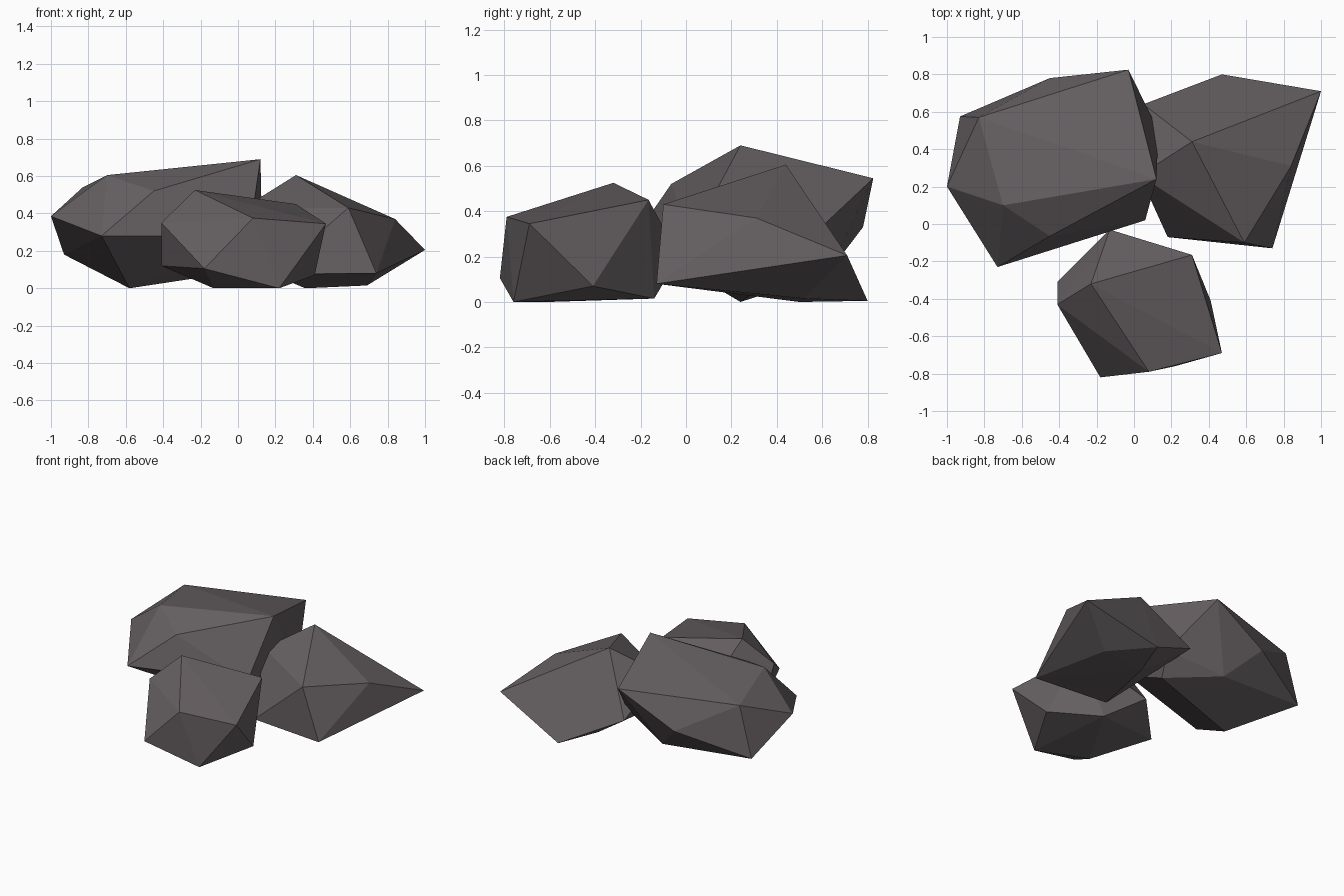
import bpy, bmesh

# One flat stone colour
stone = bpy.data.materials.new("dark_grey_stone")
stone.diffuse_color = (0.13, 0.114, 0.119, 1)


def rock(name, corners):
    """Faceted boulder: the convex hull of a few corner points."""
    bm = bmesh.new()
    for c in corners:
        bm.verts.new(c)
    res = bmesh.ops.convex_hull(bm, input=bm.verts[:])
    loose = {e for k in ("geom_interior", "geom_unused") for e in res[k]
             if isinstance(e, bmesh.types.BMVert)}
    bmesh.ops.delete(bm, geom=list(loose), context='VERTS')
    bmesh.ops.recalc_face_normals(bm, faces=bm.faces[:])
    mesh = bpy.data.meshes.new(name)
    bm.to_mesh(mesh)
    bm.free()
    mesh.materials.append(stone)
    obj = bpy.data.objects.new(name, mesh)
    bpy.context.collection.objects.link(obj)
    return obj


# Large boulder, back left
rock("large_rock", [
    # upper corners
    (0.12, 0.24, 0.69), (-0.70, 0.10, 0.605), (-0.83, 0.57, 0.54),
    (-0.03, 0.825, 0.545), (-0.45, -0.065, 0.52),
    # waist corners
    (-1.0, 0.20, 0.385), (-0.73, -0.23, 0.28), (0.06, 0.02, 0.28),
    (-0.45, 0.78, 0.33), (0.13, 0.50, 0.24),
    # underside corners
    (-0.93, 0.575, 0.18), (-0.25, 0.625, 0.126),
    (-0.58, 0.24, 0.0), (0.08, 0.38, 0.10)])

# Pointed boulder, back right
rock("pointed_rock", [
    # upper corners
    (0.31, 0.44, 0.605), (0.59, -0.10, 0.43), (0.84, 0.31, 0.37),
    (0.03, 0.26, 0.43),
    # waist corners
    (1.0, 0.71, 0.205), (0.05, 0.64, 0.22),
    (0.74, -0.13, 0.08), (0.18, -0.07, 0.075),
    # underside corners
    (0.47, 0.80, 0.005), (0.69, 0.52, 0.015), (0.36, 0.50, 0.0)])

# Small boulder, front
rock("small_rock", [
    # upper corners
    (-0.23, -0.32, 0.525), (0.31, -0.165, 0.45), (0.08, -0.79, 0.375),
    (0.47, -0.69, 0.345), (-0.41, -0.43, 0.35),
    # waist corners
    (-0.13, -0.03, 0.20), (-0.41, -0.31, 0.12), (-0.18, -0.82, 0.105),
    (0.41, -0.41, 0.07),
    # underside corners
    (0.22, -0.76, 0.0), (-0.13, -0.61, 0.0), (0.143, -0.14, 0.015)])
